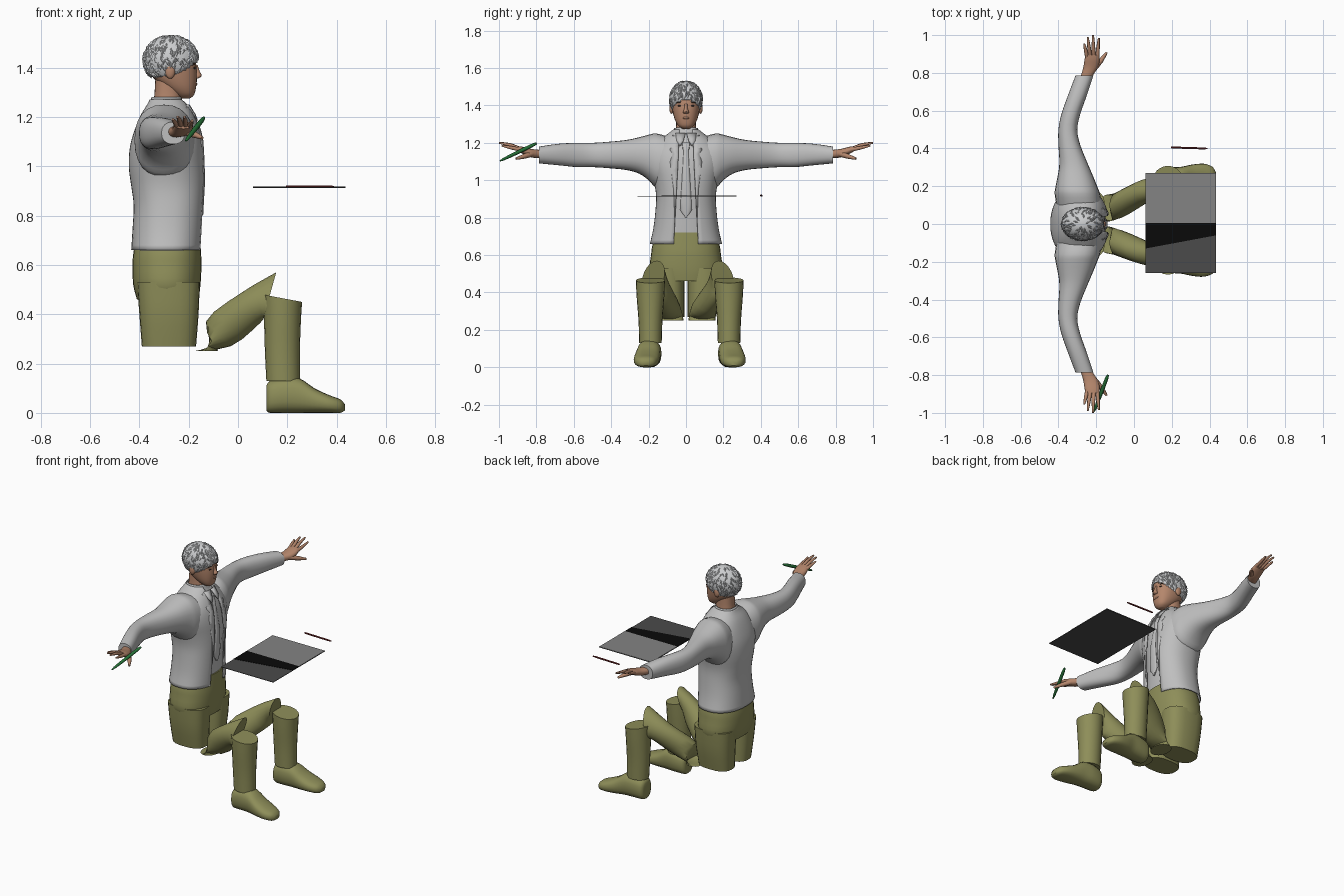
import bpy, bmesh, math, random
from mathutils import Vector

random.seed(4)
cube = bpy.data.objects.get("Cube")
if cube:
    bpy.data.objects.remove(cube, do_unlink=True)


def material(name, r, g, b):
    m = bpy.data.materials.new(name)
    m.use_nodes = True
    m.diffuse_color = (r, g, b, 1)
    shader = next(n for n in m.node_tree.nodes if n.type == 'BSDF_PRINCIPLED')
    shader.inputs["Base Color"].default_value = (r, g, b, 1)
    return m


SKIN = material("skin", .46, .24, .15)
CLOTH = material("pale grey cloth", .52, .52, .52)
OLIVE = material("olive cloth", .27, .27, .1)
HAIR = material("silver hair", .6, .61, .62)
BROWN = material("dark brown", .05, .03, .02)
GREEN = material("pen green", .02, .17, .04)
RED = material("pencil red", .16, .02, .02)
GREY = material("mid grey", .23, .23, .23)
DARK = material("dark grey", .07, .07, .07)
BLACK = material("black", .003, .003, .003)


def finish(name, bm, mat, smooth=True, thickness=0):
    bmesh.ops.recalc_face_normals(bm, faces=bm.faces)
    mesh = bpy.data.meshes.new(name)
    bm.to_mesh(mesh)
    bm.free()
    mesh.materials.append(mat)
    ob = bpy.data.objects.new(name, mesh)
    bpy.context.collection.objects.link(ob)
    if thickness:
        mod = ob.modifiers.new("thickness", 'SOLIDIFY')
        mod.thickness, mod.offset = thickness, 0
    if smooth:
        bpy.ops.object.select_all(action='DESELECT')
        ob.select_set(True)
        bpy.context.view_layer.objects.active = ob
        bpy.ops.object.shade_smooth_by_angle(angle=math.radians(40))
    return ob


# A section is centre, first half-axis and second half-axis, nine numbers
def zrow(z, x0, x1, ry, y=0):
    return ((x0 + x1) / 2, y, z, (x1 - x0) / 2, 0, 0, 0, ry, 0)


def yrow(y, x0, x1, z0, z1):
    return ((x0 + x1) / 2, y, (z0 + z1) / 2, (x1 - x0) / 2, 0, 0, 0, 0, (z1 - z0) / 2)


def xrow(x, y, ry, z0, z1):
    return (x, y, (z0 + z1) / 2, 0, ry, 0, 0, 0, (z1 - z0) / 2)


def flip(rows, side):
    return [tuple(v * side if i % 3 == 1 else v for i, v in enumerate(r)) for r in rows]


def spline(rows, steps):
    out = []
    for i in range(len(rows) - 1):
        a, b, c, d = (rows[max(i - 1, 0)], rows[i], rows[i + 1], rows[min(i + 2, len(rows) - 1)])
        for k in range(steps):
            t = k / steps
            out.append([q + t / 2 * (r - p + t * (2*p - 5*q + 4*r - s + t * (3*q - p - 3*r + s)))
                        for p, q, r, s in zip(a, b, c, d)])
    return out + [list(rows[-1])]


def loft(name, rows, mat, seg=24, power=2.3, steps=3, gap=None, cap=True, thickness=0):
    bm, rings = bmesh.new(), []
    for r in spline(rows, steps):
        c, u, v = Vector(r[:3]), Vector(r[3:6]), Vector(r[6:])
        start = math.asin(min(1, gap(c.z) / v.length) ** (power / 2)) if gap else 0
        count = seg + 1 if gap else seg
        ring = []
        for i in range(count):
            t = start + (math.tau - 2 * start) * i / seg
            co, si = (math.copysign(abs(f(t)) ** (2 / power), f(t)) for f in (math.cos, math.sin))
            ring.append(bm.verts.new(c + u * co + v * si))
        rings.append(ring)
    for a, b in zip(rings, rings[1:]):
        for i in range(seg):
            j = i + 1 if gap else (i + 1) % seg
            bm.faces.new((a[i], a[j], b[j], b[i]))
    if cap and not gap:
        bm.faces.new(rings[0])
        bm.faces.new(rings[-1])
    return finish(name, bm, mat, thickness=thickness)


def surface_x(table, y, z, power=2.3):
    for a, b in zip(table, table[1:]):
        if a[0] <= z <= b[0]:
            t = (z - a[0]) / (b[0] - a[0])
            _, x0, x1, ry = (p + (q - p) * t for p, q in zip(a, b))
            bulge = max(0, 1 - abs(y / ry) ** power) ** (1 / power)
            return (x0 + x1) / 2 + (x1 - x0) / 2 * bulge


def panel(name, table, edges, side, lift, mat):
    """Strip of cloth lying on a body surface; edges hold height, inner y, outer y."""
    bm = bmesh.new()
    pairs = [[bm.verts.new((surface_x(table, y, z) + lift, y * side, z)) for y in (i, (i + o) / 2, o)]
             for z, i, o in edges]
    for a, b in zip(pairs, pairs[1:]):
        for i in range(2):
            bm.faces.new((a[i], a[i + 1], b[i + 1], b[i]))
    finish(name, bm, mat, thickness=.005)


def blob(name, loc, scale, mat):
    bm = bmesh.new()
    bmesh.ops.create_uvsphere(bm, u_segments=16, v_segments=10, radius=1)
    for v in bm.verts:
        v.co = Vector(loc) + Vector(a * b for a, b in zip(v.co, scale))
    finish(name, bm, mat)


def rod(name, points, mat, seg=10):
    """Round tube; each point is a position and a radius."""
    d = (Vector(points[-1][0]) - Vector(points[0][0])).normalized()
    u = d.cross(Vector((0, 0, 1))).normalized()
    v = d.cross(u)
    loft(name, [(*p, *(u * r), *(v * r)) for p, r in points], mat, seg, 2, 2)


# Jacket body, shirt and tie
body = [(.66, -.43, -.15, .19), (.74, -.425, -.145, .172), (.84, -.42, -.14, .16),
        (.92, -.43, -.135, .157), (1, -.44, -.135, .17), (1.08, -.435, -.14, .19),
        (1.15, -.415, -.155, .185), (1.21, -.39, -.18, .14), (1.25, -.365, -.205, .09),
        (1.27, -.355, -.225, .065)]
loft("jacket_body", [zrow(*r) for r in body], CLOTH, 40, gap=lambda z: .035 + .05 * (1.27 - z),
     thickness=.006)
shirt = [(z, a + .016, b - .016, r - .014) for z, a, b, r in body]
loft("shirt", [zrow(*r) for r in shirt], CLOTH, 32)
tie = [(.8, .003), (.84, .031), (.88, .029), (1, .022), (1.16, .013), (1.17, .019), (1.205, .022)]
loft("tie", [zrow(z, surface_x(shirt, 0, z) - .004, surface_x(shirt, 0, z) + .012, w)
             for z, w in tie], CLOTH, 12, steps=1)
loft("shirt_collar", [zrow(1.225, -.368, -.208, .08), zrow(1.25, -.358, -.222, .067),
                      zrow(1.28, -.348, -.232, .06)], CLOTH, 28, cap=False, thickness=.005)
for side, label in ((1, "left"), (-1, "right")):
    panel(label + "_lapel", body, [(.8, .058, .06), (.95, .05, .066), (1.1, .042, .085),
                                   (1.14, .04, .07), (1.16, .04, .085), (1.24, .036, .07)],
          side, .004, CLOTH)
    panel(label + "_collar_point", body, [(1.185, .03, .034), (1.21, .014, .05), (1.25, .003, .055)],
          side, .006, CLOTH)

# Sleeves and hands
sleeve = [(.1, -.41, -.17, .95, 1.235), (.16, -.42, -.18, .96, 1.25), (.2, -.415, -.195, 1, 1.243),
          (.25, -.405, -.215, 1.035, 1.23), (.32, -.395, -.245, 1.055, 1.215),
          (.42, -.4, -.285, 1.065, 1.205), (.5, -.4, -.3, 1.07, 1.2), (.58, -.385, -.285, 1.07, 1.2),
          (.68, -.35, -.25, 1.08, 1.195), (.785, -.31, -.215, 1.09, 1.18)]
palm = [(.74, -.3, -.24, 1.115, 1.16), (.79, -.28, -.215, 1.118, 1.163),
        (.83, -.268, -.19, 1.123, 1.168), (.87, -.262, -.182, 1.14, 1.178),
        (.895, -.255, -.186, 1.152, 1.182)]
fingers = {"little": (-.247, -.264, .955, 1.19), "ring": (-.231, -.245, .988, 1.2),
           "middle": (-.213, -.217, 1, 1.2), "index": (-.195, -.186, .985, 1.185)}
for side, label in ((1, "left"), (-1, "right")):
    loft(label + "_sleeve", flip([yrow(*r) for r in sleeve], side), CLOTH)
    loft(label + "_palm", flip([yrow(*r) for r in palm], side), SKIN, 16)
    for finger, (x0, x1, y, z) in fingers.items():
        rod(f"{label}_{finger}_finger", [((x0, .88 * side, 1.163), .011),
            (((x0 + x1) / 2, (.88 + y) / 2 * side, z - .012), .0095), ((x1, y * side, z), .005)], SKIN)
    rod(label + "_thumb", [((-.215, .82 * side, 1.142), .016), ((-.175, .865 * side, 1.128), .013),
                           ((-.145, .908 * side, 1.115), .006)], SKIN)

# Trousers: hips, hanging upper legs, slanted thighs, shins, and shoes
hips = [(.46, -.41, -.16, .17), (.52, -.425, -.152, .195), (.6, -.428, -.148, .187),
        (.65, -.424, -.15, .18), (.72, -.412, -.155, .158)]
loft("trouser_hips", [zrow(*r) for r in hips], OLIVE, 32)
for side, label, d in ((1, "left", .04), (-1, "right", 0)):
    loft(label + "_upper_leg", flip([zrow(.27, -.39, -.17, .075, .084), zrow(.4, -.4, -.16, .087, .095),
         zrow(.53, -.41, -.155, .092, .1)], side), OLIVE, power=2.6)
    loft(label + "_thigh", flip([
        (-.135, .085, .25, .055, 0, 0, 0, .072, 0),
        (-.08, .1, .32, -.05, 0, .05, 0, .07, 0),
        (.05, .15 + d / 2, .425, -.04, 0, .06, 0, .065, 0),
        (.13, .175 + d / 2, .48, .025, -.02, .09, 0, .058, 0)], side), OLIVE, 20, 2)
    y = .19 + d
    loft(label + "_shin", flip([
        (.183, y, .13, .068, 0, 0, 0, .06, 0), (.18, y, .25, .071, 0, 0, 0, .064, 0),
        (.18, y, .38, .075, 0, -.008, 0, .074, 0), (.18, y, .465, .08, 0, -.015, 0, .078, 0)],
        side), OLIVE, 20, 2)
    shoe = [(.115, 0, .035, .01, .11), (.13, 0, .055, 0, .13), (.19, 0, .064, 0, .145),
            (.25, .004, .064, 0, .14), (.31, .012, .068, 0, .1), (.37, .018, .066, 0, .072),
            (.415, .02, .048, 0, .055), (.433, .02, .02, .01, .035)]
    loft(label + "_shoe", flip([xrow(x, y + .005 + o, r, a, b) for x, o, r, a, b in shoe], side),
         OLIVE, 20, 2.5)

# Head, neck and face
head = [(1.275, -.235, -.195, .018), (1.29, -.255, -.178, .04), (1.32, -.3, -.17, .058),
        (1.36, -.345, -.166, .07), (1.4, -.36, -.168, .076), (1.43, -.365, -.172, .076),
        (1.47, -.36, -.18, .07), (1.505, -.32, -.215, .045)]
loft("head", [zrow(*r) for r in head], SKIN, 28)
loft("neck", [zrow(1.22, -.35, -.225, .06), zrow(1.28, -.34, -.23, .053),
              zrow(1.36, -.335, -.235, .052)], SKIN)
loft("nose", [zrow(1.357, -.175, -.16, .014), zrow(1.367, -.18, -.147, .015),
              zrow(1.385, -.18, -.155, .009), zrow(1.41, -.18, -.164, .007)], SKIN, 12, 2)
blob("lips", (surface_x(head, 0, 1.333) - .003, 0, 1.333), (.007, .021, .006), SKIN)
for side, label in ((1, "left"), (-1, "right")):
    blob(label + "_ear", (-.275, .077 * side, 1.385), (.02, .012, .03), SKIN)
    blob(label + "_eye", (surface_x(head, .034, 1.398) - .002, .034 * side, 1.398),
         (.005, .012, .004), BROWN)
    blob(label + "_eyebrow", (surface_x(head, .035, 1.415) - .002, .035 * side, 1.415),
         (.005, .018, .003), BROWN)


# Hair: a trimmed cap covered in short tapered locks
def scalp(theta, phi, k=1):
    s = math.sin(theta)
    return Vector((-.272 + .111 * k * s * math.cos(phi), .087 * k * s * math.sin(phi),
                   1.43 + .1 * k * math.cos(theta)))


def hairline(x):
    return 1.362 + max(0, x + .27) * .62


bm = bmesh.new()
bmesh.ops.create_uvsphere(bm, u_segments=40, v_segments=30, radius=1)
for v in bm.verts:
    v.co = scalp(math.acos(max(-1, min(1, v.co.z))), math.atan2(v.co.y, v.co.x))
low = [f for f in bm.faces if f.calc_center_median().z < hairline(f.calc_center_median().x)]
bmesh.ops.delete(bm, geom=low, context='FACES')
finish("hair_cap", bm, HAIR, thickness=.004)

bm = bmesh.new()
for i in range(420):
    theta, phi = math.acos(random.uniform(-.55, 1)), random.uniform(0, math.tau)
    length, turn = random.uniform(.25, .45), random.uniform(-.25, .25)
    tip = scalp(theta + length, phi + turn, 1.02)
    if tip.z < hairline(tip.x) - .008:
        continue
    wide = .07 / max(.25, math.sin(theta + length / 2))
    a, e = bm.verts.new(scalp(theta, phi)), bm.verts.new(tip)
    l, m, r = (bm.verts.new(scalp(theta + length * .5, phi + turn / 2 + o, k))
               for o, k in ((-wide, 1), (0, 1.06), (wide, 1)))
    for face in ((a, l, m), (a, m, r), (l, e, m), (m, e, r)):
        bm.faces.new(face)
finish("hair_locks", bm, HAIR, smooth=False)


# Floating board with a dark and a light half and a slanted black band
def plate(name, outline, z, thickness, mat):
    bm = bmesh.new()
    bm.faces.new([bm.verts.new((x, y, z)) for x, y in outline])
    finish(name, bm, mat, smooth=False, thickness=thickness)


near, far = .06, .435
plate("board", [(near, -.26), (far, -.26), (far, .27), (near, .27)], .914, .003, DARK)
plate("board_light_half", [(near, .005), (far, .005), (far, .27), (near, .27)], .917, .002, GREY)
plate("board_black_band", [(near, -.13), (far, -.06), (far, .005), (near, .005)], .917, .002, BLACK)

# Pencil beside the board, pen in the right hand
rod("pencil", [((.2, .405, .918), .003), ((.21, .405, .918), .005), ((.37, .4, .918), .005),
               ((.388, .4, .918), .001)], RED, 6)
start, end = Vector((-.212, -.995, 1.103)), Vector((-.138, -.8, 1.197))
rod("pen", [(tuple(start.lerp(end, t)), r) for t, r in
            ((0, .002), (.1, .007), (.5, .01), (.9, .009), (1, .005))], GREEN)
